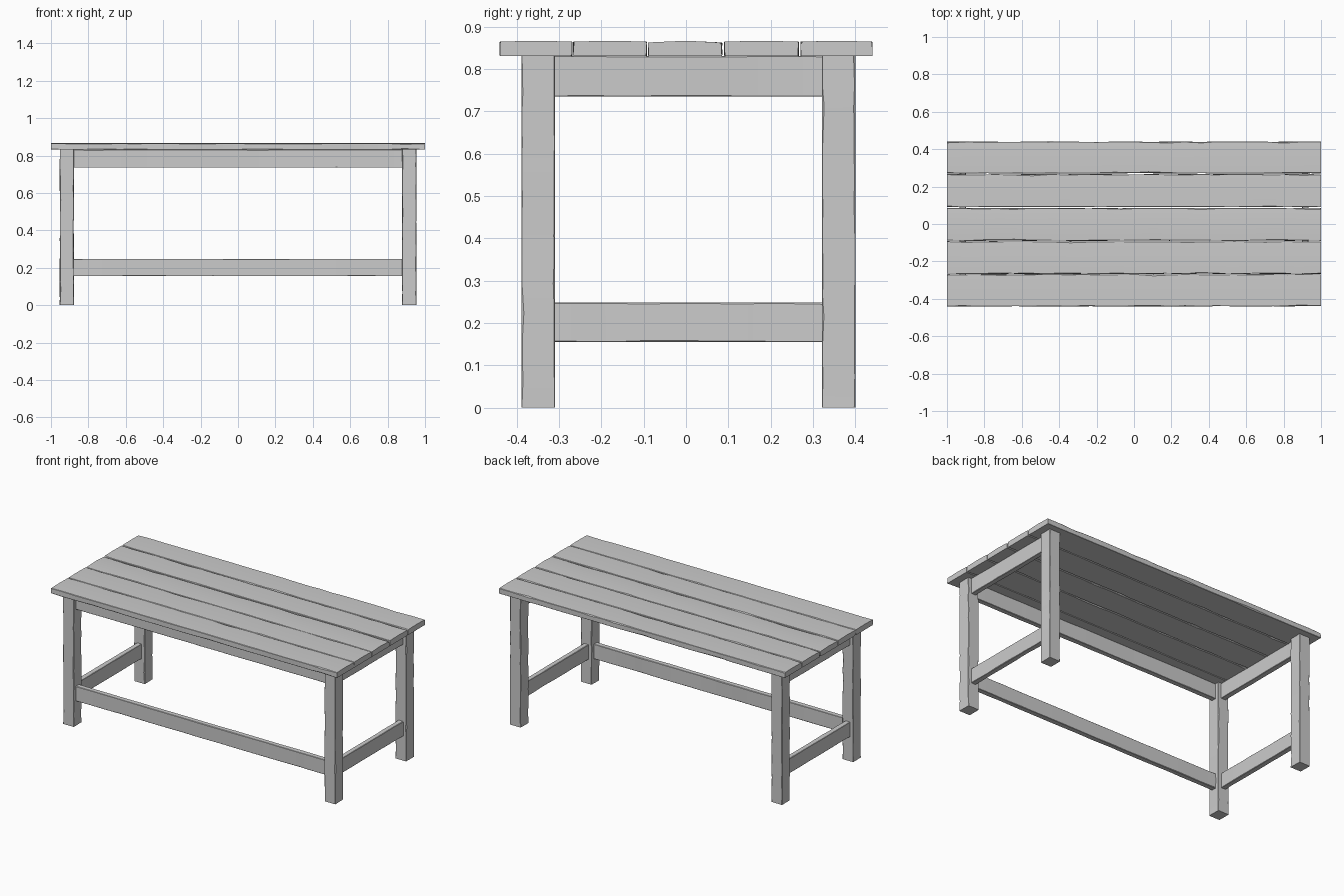
import bpy, bmesh, random

if "Cube" in bpy.data.objects:
    bpy.data.objects.remove(bpy.data.objects["Cube"])

rng = random.Random(7)


def board(name, lo, hi, axis, segs, chip=0.006, crown=0.0):
    """Worn timber: an octagonal-edged section lofted along one axis with uneven chipped edges."""
    u_ax, v_ax = [(1, 2), (0, 2), (0, 1)][axis]
    mid = [(a + b) / 2 for a, b in zip(lo, hi)]
    half = [(b - a) / 2 for a, b in zip(lo, hi)]
    hu, hv = half[u_ax], half[v_ax]
    bm = bmesh.new()
    rings = []
    for i in range(segs + 1):
        t = i / segs
        if 0 < i < segs:
            t += rng.uniform(-0.3, 0.3) / segs
        pts = []
        for su, sv in [(1, 1), (-1, 1), (-1, -1), (1, -1)]:
            c = rng.uniform(0.001, 0.0025)
            if rng.random() < 0.25:
                c = rng.uniform(0.3, 1.0) * chip
            w = rng.uniform(0, 0.0025)
            drop = crown if sv > 0 else 0.0
            side = (su * (hu - w), sv * (hv - c) - drop)
            flat = (su * (hu - w - c), sv * hv - drop)
            pts += [side, flat] if su * sv > 0 else [flat, side]
            if (su, sv) in ((1, 1), (-1, -1)):
                pts.append((0.0, sv * hv))
        ring = []
        for u, v in pts:
            co = [0.0, 0.0, 0.0]
            co[axis] = lo[axis] + t * (hi[axis] - lo[axis])
            co[u_ax], co[v_ax] = mid[u_ax] + u, mid[v_ax] + v
            ring.append(bm.verts.new(co))
        rings.append(ring)
    n = len(rings[0])
    for a, b in zip(rings, rings[1:]):
        for k in range(n):
            bm.faces.new((a[k], a[(k + 1) % n], b[(k + 1) % n], b[k]))
    bm.faces.new(rings[0])
    bm.faces.new(rings[-1])
    bmesh.ops.recalc_face_normals(bm, faces=bm.faces)
    mesh = bpy.data.meshes.new(name)
    bm.to_mesh(mesh)
    bm.free()
    ob = bpy.data.objects.new(name, mesh)
    bpy.context.collection.objects.link(ob)
    bpy.ops.object.select_all(action='DESELECT')
    bpy.context.view_layer.objects.active = ob
    ob.select_set(True)
    bpy.ops.object.shade_smooth_by_angle(angle=0.5)
    return ob


# Table top: five planks with narrow gaps
edges = [(-0.441, -0.268), (-0.267, -0.092), (-0.09, 0.086), (0.09, 0.267), (0.27, 0.441)]
for i, (y0, y1) in enumerate(edges):
    board(f"top_plank_{i + 1}", (-1, y0, 0.831), (1, y1, 0.867), 0, 22,
          chip=0.008, crown=0.004 if i == 2 else 0.002)

# Four square legs
leg_y = {"front": (-0.389, -0.310), "back": (0.321, 0.400)}
leg_x = {"left": (-0.954, -0.877), "right": (0.877, 0.954)}
for fb, (y0, y1) in leg_y.items():
    for lr, (x0, x1) in leg_x.items():
        board(f"{fb}_{lr}_leg", (x0, y0, 0), (x1, y1, 0.832), 2, 12)

# Rails: front and both ends, upper and lower (the back stays open)
for level, z0, z1 in [("upper", 0.735, 0.831), ("lower", 0.155, 0.248)]:
    board(f"front_{level}_rail", (-0.882, -0.367, z0), (0.882, -0.332, z1), 0, 16, chip=0.004)
    for lr, s in [("left", -1), ("right", 1)]:
        x = s * 0.9155
        board(f"{lr}_{level}_rail", (x - 0.0175, -0.315, z0), (x + 0.0175, 0.326, z1), 1, 8, chip=0.004)
